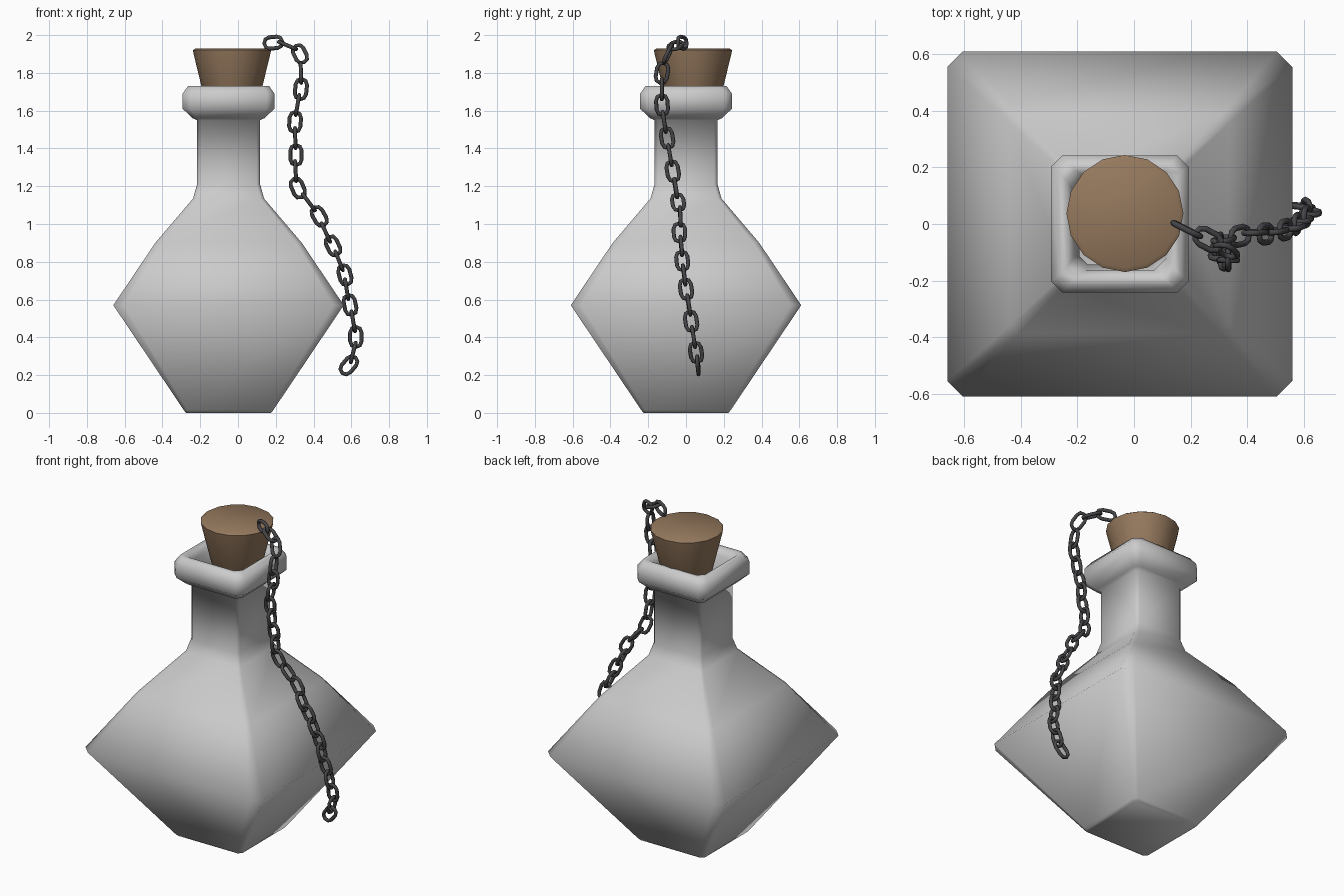
import bpy, bmesh, math
from mathutils import Vector, Matrix

if "Cube" in bpy.data.objects:
    bpy.data.objects.remove(bpy.data.objects["Cube"])


def colour(obj, name, rgb):
    m = bpy.data.materials.new(name)
    m.diffuse_color = (*rgb, 1)
    m.use_nodes = True
    m.node_tree.nodes["Principled BSDF"].inputs["Base Color"].default_value = m.diffuse_color
    obj.data.materials.append(m)


def finish(name, bm, angle, loc=(0, 0, 0)):
    bmesh.ops.recalc_face_normals(bm, faces=bm.faces)
    me = bpy.data.meshes.new(name)
    bm.to_mesh(me)
    bm.free()
    obj = bpy.data.objects.new(name, me)
    bpy.context.collection.objects.link(obj)
    obj.location = loc
    bpy.ops.object.select_all(action='DESELECT')
    obj.select_set(True)
    bpy.context.view_layer.objects.active = obj
    bpy.ops.object.shade_smooth_by_angle(angle=math.radians(angle))
    return obj


def loft(bm, rings, closed=False):
    """Bridge equal-length rings of points; cap both ends unless closed."""
    vs = [[bm.verts.new(p) for p in r] for r in rings]
    n = len(vs[0])
    pairs = list(zip(vs, vs[1:])) + ([(vs[-1], vs[0])] if closed else [])
    for a, b in pairs:
        for i in range(n):
            j = (i + 1) % n
            bm.faces.new((a[i], a[j], b[j], b[i]))
    if not closed:
        bm.faces.new(vs[0])
        bm.faces.new(vs[-1])


def square_ring(z, h, c):
    """Square of half width h with corners cut by c."""
    k = h - c
    return [(h, -k, z), (h, k, z), (k, h, z), (-k, h, z),
            (-h, k, z), (-h, -k, z), (-k, -h, z), (k, -h, z)]


# Bottle: outer wall up to the lip, then inner wall down (z, half width, corner cut)
profile = [
    (0, .225, .02), (.015, .237, .02), (.57, .61, .055), (.90, .388, .03),
    (1.135, .188, .018), (1.21, .167, .018), (1.55, .167, .018),
    (1.56, .19, .025), (1.61, .243, .04), (1.69, .243, .04), (1.73, .215, .035),
    (1.73, .19, .035), (1.69, .165, .045), (1.55, .143, .03), (1.20, .143, .02),
    (1.12, .162, .02), (.89, .355, .03), (.57, .572, .05), (.03, .212, .02)]
bm = bmesh.new()
loft(bm, [square_ring(*p) for p in profile])
finish("bottle", bm, 85, (-.05, 0, 0))

# Cork: tapered stopper sitting slightly off centre
bm = bmesh.new()
N = 16
loft(bm, [[(r * math.cos(2 * math.pi * i / N), r * math.sin(2 * math.pi * i / N), z)
           for i in range(N)]
          for z, r in [(1.58, .115), (1.60, .130), (1.90, .203), (1.92, .207), (1.93, .192)]])
cork = finish("cork", bm, 50, (-.032, .037, 0))
colour(cork, "cork_brown", (.30, .19, .11))

# Chain: link centres, turning a quarter on every other link
centres = [Vector(p) for p in [
    (.11, .02, 1.93),
    (.187, -.02, 1.96), (.262, -.055, 1.945), (.328, -.095, 1.90), (.333, -.127, 1.80),
    (.333, -.128, 1.714), (.315, -.127, 1.63), (.302, -.115, 1.54), (.303, -.10, 1.455),
    (.307, -.085, 1.365), (.305, -.07, 1.28), (.317, -.055, 1.19), (.375, -.042, 1.115),
    (.43, -.03, 1.04), (.465, -.035, .955), (.503, -.025, .884), (.535, -.02, .805),
    (.566, -.01, .73), (.575, 0, .655), (.593, .015, .571), (.61, .027, .485),
    (.624, .04, .402), (.61, .053, .32), (.587, .063, .252),
    (.50, .067, .19)]]

WIRE, HALF, BEND = .0105, .024, .030   # wire radius, straight half length, bend radius


def add_link(bm, centre, along, normal):
    side = normal.cross(along)
    rings = []
    for end in (0, 1):
        for s in range(5):
            a = end * math.pi + math.pi * s / 4
            out = side * math.cos(a) + along * math.sin(a)
            mid = centre + along * (HALF if end == 0 else -HALF) + out * BEND
            rings.append([mid + out * WIRE * math.cos(t) + normal * WIRE * math.sin(t)
                          for t in (2 * math.pi * k / 8 for k in range(8))])
    loft(bm, rings, closed=True)


bm = bmesh.new()
for i in range(1, len(centres) - 1):
    along = (centres[i + 1] - centres[i - 1]).normalized()
    normal = Vector((0, 1, 0))
    normal = (normal - along * normal.dot(along)).normalized()
    if i % 2 == 0:
        normal = along.cross(normal)
    add_link(bm, centres[i], along, normal)
chain = finish("chain", bm, 60)
colour(chain, "dark_iron", (.06, .06, .065))
